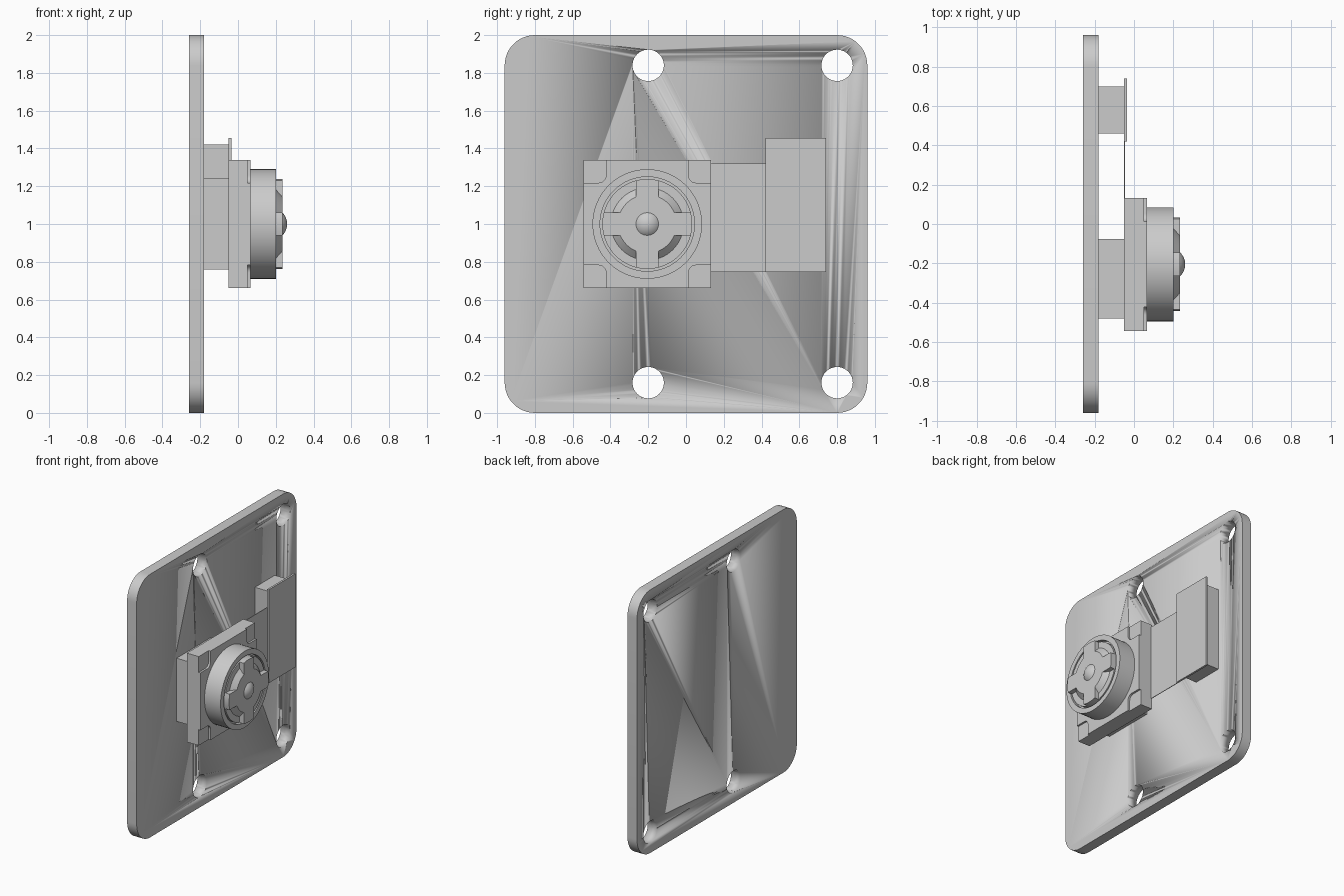
import bpy, bmesh, math
from mathutils import Matrix

if "Cube" in bpy.data.objects:
    bpy.data.objects.remove(bpy.data.objects["Cube"])

grey = bpy.data.materials.new("light grey")
grey.diffuse_color = (0.6, 0.6, 0.6, 1)
grey.use_nodes = True
grey.node_tree.nodes["Principled BSDF"].inputs["Base Color"].default_value = grey.diffuse_color

LY, LZ = -0.205, 1.0   # lens axis


def finish(name, bm, smooth=True):
    bmesh.ops.recalc_face_normals(bm, faces=bm.faces)
    me = bpy.data.meshes.new(name)
    bm.to_mesh(me)
    bm.free()
    me.materials.append(grey)
    ob = bpy.data.objects.new(name, me)
    bpy.context.collection.objects.link(ob)
    if smooth:
        bpy.ops.object.select_all(action='DESELECT')
        ob.select_set(True)
        bpy.context.view_layer.objects.active = ob
        bpy.ops.object.shade_smooth_by_angle(angle=math.radians(30))
    return ob


def arc(cy, cz, r, a0, a1, n):
    return [(cy + r * math.cos(math.radians(a0 + (a1 - a0) * i / n)),
             cz + r * math.sin(math.radians(a0 + (a1 - a0) * i / n))) for i in range(n + 1)]


def prism(name, outline, x0, x1, smooth=True):
    """Extrude a y-z outline along x."""
    bm = bmesh.new()
    face = bm.faces.new([bm.verts.new((x0, y, z)) for y, z in outline])
    ext = bmesh.ops.extrude_face_region(bm, geom=[face], use_keep_orig=True)
    vs = [g for g in ext["geom"] if isinstance(g, bmesh.types.BMVert)]
    bmesh.ops.translate(bm, verts=vs, vec=(x1 - x0, 0, 0))
    return finish(name, bm, smooth)


def box(name, x, y, z):
    return prism(name, [(y[0], z[0]), (y[1], z[0]), (y[1], z[1]), (y[0], z[1])], *x, smooth=False)


def lathe(name, profile, steps=64):
    """Spin (x, radius) points about the lens axis."""
    bm = bmesh.new()
    vs = [bm.verts.new((x, LY + r, LZ)) for x, r in profile]
    es = [bm.edges.new(p) for p in zip(vs, vs[1:])]
    bmesh.ops.spin(bm, geom=vs + es, cent=(0, LY, LZ), axis=(1, 0, 0),
                   angle=2 * math.pi, steps=steps)
    bmesh.ops.remove_doubles(bm, verts=bm.verts, dist=1e-5)
    return finish(name, bm)


# mounting plate with rounded corners and four through holes
R = 0.16
outline = []
for k, (sy, sz) in enumerate([(1, 1), (-1, 1), (-1, -1), (1, -1)]):
    outline += arc(sy * (0.96 - R), 1 + sz * (1 - R), R, 90 * k, 90 * k + 90, 12)
plate = prism("mounting_plate", outline, -0.26, -0.18)
bm = bmesh.new()
for y in (-0.2, 0.8):
    for z in (0.16, 1.84):
        bmesh.ops.create_cone(bm, cap_ends=True, segments=40, radius1=0.083, radius2=0.083,
                              depth=0.3, matrix=Matrix.Translation((-0.22, y, z))
                              @ Matrix.Rotation(math.pi / 2, 4, 'Y'))
cutter = finish("hole_cutter", bm)
cutter.hide_render = True
mod = plate.modifiers.new("holes", 'BOOLEAN')
mod.object, mod.operation, mod.solver = cutter, 'DIFFERENCE', 'EXACT'
bpy.context.view_layer.objects.active = plate
bpy.ops.object.modifier_apply(modifier=mod.name)
bpy.data.objects.remove(cutter)

# spacer, connector and flexible strip
box("module_spacer", (-0.18, -0.05), (-0.48, -0.075), (0.76, 1.24))
box("connector_block", (-0.18, -0.05), (0.46, 0.70), (0.78, 1.42))
box("connector_board", (-0.05, -0.035), (0.42, 0.74), (0.745, 1.455))
box("flex_strip", (-0.05, -0.045), (0.13, 0.42), (0.745, 1.32))

# square housing, upper layer notched at the corners with filleted pockets
H, N, F = 0.338, 0.218, 0.04
box("housing_base", (-0.05, 0.05), (LY - H, LY + H), (LZ - H, LZ + H))
quarter = [(H, N)] + arc(N + F, N + F, F, 270, 180, 6) + [(N, H)]
outline = []
for k in range(4):
    c, s = round(math.cos(k * math.pi / 2)), round(math.sin(k * math.pi / 2))
    outline += [(LY + y * c - z * s, LZ + y * s + z * c) for y, z in quarter]
prism("housing_top", outline, 0.05, 0.065)

# lens barrel with a narrow groove and a sloped inner ring
lathe("lens_barrel", [(0.065, 0.29), (0.2, 0.29), (0.2, 0.25), (0.17, 0.25),
                      (0.17, 0.238), (0.2, 0.238), (0.2, 0.192), (0.235, 0.155)])

# four-armed lens cap with a round hub
W, TIP, HUB = 0.06, 0.238, 0.155
ta, ha = math.degrees(math.asin(W / TIP)), math.degrees(math.asin(W / HUB))
outline = []
for k in range(4):
    outline += arc(LY, LZ, TIP, 90 * k - ta, 90 * k + ta, 6)
    outline += arc(LY, LZ, HUB, 90 * k + ha, 90 * k + 90 - ha, 8)
prism("lens_cap_cross", outline, 0.195, 0.235)

# domed lens centre
rise, base = 0.025, 0.06
rad = (base ** 2 + rise ** 2) / (2 * rise)
amax = math.asin(base / rad)
lathe("lens_dome", [(0.235 + rise - rad + rad * math.cos(amax * i / 8),
                     rad * math.sin(amax * i / 8)) for i in range(8, -1, -1)], 40)
